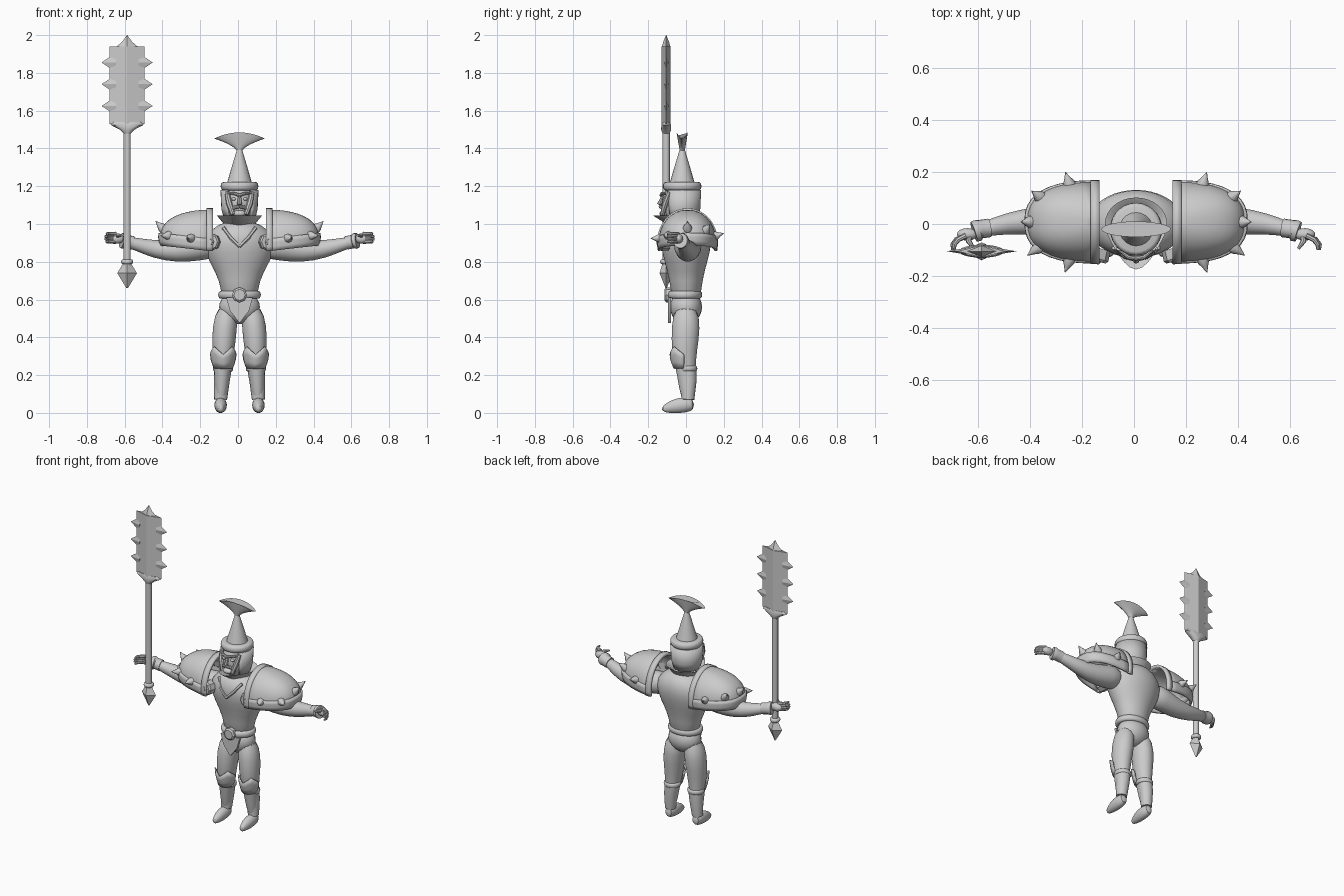
import bpy, bmesh
from math import sin, cos, pi, radians, copysign
from mathutils import Vector, Matrix

if "Cube" in bpy.data.objects:
    bpy.data.objects.remove(bpy.data.objects["Cube"])

BODY_CENTRE = .008
UP, BACK = Vector((0, 0, 1)), Vector((0, 1, 0))

grey = (.6, .6, .6, 1)
steel = bpy.data.materials.new("plain_grey")
steel.use_nodes = True
steel.diffuse_color = grey
steel.node_tree.nodes["Principled BSDF"].inputs["Base Color"].default_value = grey


def finish(name, bm, mirror=False, smooth=False, thickness=0, sharp=40):
    """Turn a bmesh into a shaded object with its modifiers."""
    bmesh.ops.remove_doubles(bm, verts=bm.verts, dist=.0002)
    bmesh.ops.recalc_face_normals(bm, faces=bm.faces)
    mesh = bpy.data.meshes.new(name)
    bm.to_mesh(mesh)
    bm.free()
    mesh.materials.append(steel)
    mesh.shade_smooth()
    mesh.set_sharp_from_angle(angle=radians(sharp))
    part = bpy.data.objects.new(name, mesh)
    bpy.context.collection.objects.link(part)
    part.location.x = BODY_CENTRE
    if mirror:
        part.modifiers.new("mirror", "MIRROR")
    if thickness:
        solid = part.modifiers.new("thickness", "SOLIDIFY")
        solid.thickness, solid.offset = thickness, 0
    if smooth:
        part.modifiers.new("smooth", "SUBSURF").levels = 1


def circle(sides):
    return [2 * pi * i / sides for i in range(sides)]


def skin(bm, rows, closed=True):
    """Join rows of points with quads; closed rows also get end caps."""
    rings = [[bm.verts.new(point) for point in row] for row in rows]
    count = len(rings[0])
    for lower, upper in zip(rings, rings[1:]):
        for i in range(count if closed else count - 1):
            j = (i + 1) % count
            bm.faces.new((lower[i], lower[j], upper[j], upper[i]))
    if closed:
        bm.faces.new(rings[0])
        bm.faces.new(rings[-1])


def add_tube(bm, path, sides=8, up=UP, stretch=1):
    """Tube through (x, y, z, radius) points."""
    points = [Vector(p[:3]) for p in path]
    rows = []
    for i, (point, station) in enumerate(zip(points, path)):
        ahead = points[min(i + 1, len(points) - 1)] - points[max(i - 1, 0)]
        side = ahead.cross(up).normalized()
        rise = side.cross(ahead).normalized() * stretch
        rows.append([point + station[3] * (side * cos(a) + rise * sin(a)) for a in circle(sides)])
    skin(bm, rows)


def add_spike(bm, base, direction, profile, sides=8):
    """Turned shape from (distance, radius) pairs along a direction."""
    add_tube(bm, [(*(base + direction * d), r) for d, r in profile], sides)


def add_ball(bm, at, size):
    place = Matrix.Translation(at) @ Matrix.Diagonal((*size, 1))
    bmesh.ops.create_uvsphere(bm, u_segments=20, v_segments=12, radius=1, matrix=place)


def tube(name, path, sides=16, up=UP, stretch=1, **look):
    bm = bmesh.new()
    add_tube(bm, path, sides, up, stretch)
    finish(name, bm, **look)


def ball(name, at, size, **look):
    bm = bmesh.new()
    add_ball(bm, at, size)
    finish(name, bm, **look)


def loft(name, sections, x=0, y=0, sides=20, **look):
    """Upright stack of ellipses given as (z, x radius, y radius)."""
    bm = bmesh.new()
    skin(bm, [[(x + rx * cos(a), y + ry * sin(a), z) for a in circle(sides)] for z, rx, ry in sections])
    finish(name, bm, **look)


def band(name, z, height, rx, ry, bulge, **place):
    """Rounded belt-like ring."""
    steps = [pi * k / 6 for k in range(7)]
    loft(name, [(z - height / 2 * cos(a), rx + bulge * sin(a), ry + bulge * sin(a)) for a in steps], **place)


# Torso, belt, buckle and hips
loft("torso", [(.58, .1, .08), (.7, .1, .085), (.8, .165, .115), (.9, .2, .14), (.97, .16, .125), (1.02, .07, .08)],
     smooth=True)
band("belt", z=.625, height=.04, rx=.1, ry=.08, bulge=.013, y=-.007, sides=28)
tube("buckle", [(0, -.08, .625, .04), (0, -.105, .625, .04), (0, -.113, .625, .03)], sides=8, sharp=20)
ball("hips", at=(0, 0, .56), size=(.108, .085, .09))

# Pointed plate hanging from the belt
bm = bmesh.new()
right_edge = [(.07, .61), (.05, .54), (0, .475)]
outline = right_edge + [(-x, z) for x, z in right_edge[1::-1]]
skin(bm, [[(x, y, z) for x, z in outline] for y in (-.095, -.08)])
finish("loin_plate", bm)

# Raised neckline on the breastplate
tube("neckline_trim", [(.085, -.09, .98, .01), (.045, -.125, .925, .01), (0, -.135, .88, .008)], sides=6, mirror=True)

# Legs, greaves and boots
tube("leg", [(.06, 0, .57, .055), (.08, 0, .45, .068), (.085, -.01, .33, .06), (.09, 0, .22, .043), (.1, .01, .04, .03)],
     up=BACK, stretch=1.15, smooth=True, mirror=True)
tube("greave", [(.088, .01, .23, .046), (.094, .014, .17, .042), (.1, .01, .07, .034)], up=BACK, mirror=True)
band("greave_rim", z=.235, height=.03, rx=.045, ry=.045, bulge=.009, x=.087, y=.006, mirror=True)
tube("boot", [(.1, .045, .045, .026), (.1, -.01, .043, .036), (.1, -.07, .034, .032), (.1, -.13, .017, .012)],
     stretch=1.2, smooth=True, mirror=True)

# Knee guards with a zigzag upper edge
bm = bmesh.new()
rows = []
for k in range(4):
    row = []
    for i in range(13):
        a = radians(15 * i - 180)
        peak = .04 * (1 - abs(i % 6 - 3) / 3)
        r = .046 + .02 * sin(pi / 6 * k)
        row.append((.086 + r * cos(a), -.01 + r * 1.1 * sin(a), .235 + (.075 + peak) * k / 3))
    rows.append(row)
skin(bm, rows, closed=False)
finish("knee_guard", bm, mirror=True, thickness=.008)

# Arms and wrist cuffs
tube("arm", [(.13, .01, .89, .075), (.22, .01, .88, .075), (.33, .01, .855, .062), (.45, .01, .865, .048),
             (.55, -.01, .895, .034), (.62, -.03, .91, .026)], smooth=True, mirror=True)
tube("wrist_cuff", [(.565, -.015, .9, .036), (.6, -.02, .907, .036), (.61, -.025, .91, .042), (.625, -.03, .912, .04)],
     mirror=True)

# Hands: palm, four fingers fanned by rule, thumb
bm = bmesh.new()
add_ball(bm, at=(.65, -.04, .922), size=(.04, .024, .026))
for k in range(4):
    z, reach = .948 - .014 * k, .7 + .008 * sin(k)
    add_tube(bm, [(.655, -.045, z, .011), (reach - .015, -.06, z, .01), (reach, -.08, z, .009), (reach, -.1, z, .005)])
add_tube(bm, [(.64, -.04, .93, .013), (.645, -.066, .94, .011), (.625, -.095, .94, .006)])
finish("hand", bm, mirror=True)


# Shoulder guards: half domes with a rim, an arched inner edge and spikes
def dome(around, rise, grow=1.0):
    around, rise = radians(around), radians(rise)
    x = grow * .26 * cos(rise) * abs(cos(around)) ** .8
    y = grow * .148 * cos(rise) * copysign(abs(sin(around)) ** .8, sin(around))
    return Vector((.155 + x, .008 + y, .9 + grow * .17 * sin(rise) + .12 * x * cos(rise)))


def dome_shell(name, rises, grow, thickness):
    bm = bmesh.new()
    skin(bm, [[dome(w, rise, grow) for w in range(-90, 91, 9)] for rise in rises], closed=False)
    finish(name, bm, mirror=True, thickness=thickness)


dome_shell("shoulder_guard", range(0, 91, 9), grow=1, thickness=.012)
dome_shell("shoulder_guard_rim", range(-14, 8, 7), grow=1.03, thickness=.016)

bm = bmesh.new()
front = [dome(-90, rise, 1.03) for rise in range(-14, 91, 8)]
back = [dome(90, rise, 1.03) for rise in range(-14, 91, 8)]
arch = front + back[::-1]
skin(bm, [[p + Vector((shift, 0, 0)) for p in arch] for shift in (-.015, .02)], closed=False)
finish("shoulder_guard_arch", bm, mirror=True, thickness=.018)

bm = bmesh.new()
for w in range(-72, 73, 36):
    lift = cos(radians(w)) if w >= 0 else 0
    direction = Vector((cos(radians(w)), sin(radians(w)), lift)).normalized()
    add_spike(bm, dome(w, 4 + 12 * lift), direction, [(-.01, .026), (.012, .023), (.032, .012), (.056, .001)])
finish("shoulder_spikes", bm, mirror=True)

# Chest discs below the guards
bm = bmesh.new()
add_spike(bm, Vector((.147, -.112, .905)), Vector((.3, -1, 0)).normalized(),
          [(-.02, .044), (.02, .048), (.03, .04), (.031, .022), (.042, .016)])
finish("chest_disc", bm, mirror=True, sharp=25)

# Flared collar, drawn out to a point in front
bm = bmesh.new()
rows = []
for z, radius, point in ((.985, .07, .08), (1.045, .12, .175), (1.035, .1, .14), (1, .06, .07)):
    depths = [radius * .85 + (point - radius * .85) * max(0, -sin(a)) ** 3 for a in circle(32)]
    rows.append([(radius * cos(a), depth * sin(a), z) for a, depth in zip(circle(32), depths)])
skin(bm, rows)
finish("collar", bm)

# Head, open helmet, brim and cone
HEAD_Y = -.02
ball("head", at=(0, -.03, 1.11), size=(.08, .095, .12))
bm = bmesh.new()
skin(bm, [[(r * cos(a), HEAD_Y + r * sin(a), z) for a in [radians(w) for w in range(-48, 229, 12)]]
          for z, r in ((1.03, .078), (1.08, .09), (1.18, .095))], closed=False)
finish("helmet_shell", bm, thickness=.012)
band("helmet_brim", z=1.2, height=.045, rx=.085, ry=.087, bulge=.015, y=HEAD_Y, sides=28)
loft("helmet_cone", [(1.21, .068, .068), (1.3, .042, .042), (1.4, .012, .012)], y=HEAD_Y)

# Crest: a fan that widens upward to an arched top
bm = bmesh.new()
rows = []
for k in range(8):
    t = k / 7
    width, depth = .012 + .122 * t ** 1.8, .012 + .018 * t
    rows.append([(width * cos(a), HEAD_Y + depth * sin(a), 1.38 + .072 * t + .033 * t * sin(a) ** 2) for a in circle(24)])
skin(bm, rows)
finish("crest", bm)

# Face guard: brow, cheek plate and lip on each side, then nose, chin and eyes
bm = bmesh.new()
add_tube(bm, [(0, -.132, 1.152, .009), (.03, -.128, 1.162, .008), (.065, -.1, 1.165, .006)])
add_tube(bm, [(.066, -.09, 1.17, .013), (.055, -.11, 1.11, .016), (.036, -.125, 1.05, .012)])
add_tube(bm, [(0, -.137, 1.092, .008), (.025, -.13, 1.088, .01), (.048, -.11, 1.072, .005)])
finish("face_guard", bm, mirror=True)
tube("nose", [(0, -.12, 1.155, .007), (0, -.14, 1.105, .013), (0, -.125, 1.09, .006)], sides=8)
ball("chin", at=(0, -.115, 1.055), size=(.035, .025, .018))
ball("eye", at=(.03, -.113, 1.132), size=(.012, .012, .009), mirror=True)

# Mace: shaft, ring, pommel, collar and flat spiked blade
MACE = {"x": -.595, "y": -.105}
loft("mace_shaft", [(.78, .019, .019), (1.5, .019, .019)], **MACE)
band("mace_ring", z=.8, height=.026, rx=.022, ry=.022, bulge=.01, **MACE)
loft("mace_pommel", [(.66, .004, .003), (.74, .052, .035), (.79, .022, .02)], sides=4, sharp=20, **MACE)
loft("mace_collar", [(1.48, .019, .019), (1.5, .04, .027), (1.525, .088, .025), (1.54, .075, .02)], **MACE)
loft("mace_blade", [(1.53, .092, .024), (1.94, .092, .024)], sides=4, sharp=15, **MACE)
loft("mace_tip", [(1.94, .055, .022), (1.965, .026, .015), (2, .001, .001)], sides=4, sharp=15, **MACE)
bm = bmesh.new()
for side in (-1, 1):
    for level in range(3):
        base = Vector((MACE["x"], MACE["y"], 1.625 + .115 * level))
        add_tube(bm, [(*(base + Vector((side * reach, 0, 0))), size) for reach, size in ((.06, .05), (.134, .001))],
                 sides=4, up=BACK, stretch=1)
        bmesh.ops.scale(bm, verts=bm.verts[-8:], vec=(1, .25, 1), space=Matrix.Translation(-base))
finish("mace_spikes", bm, sharp=15, mirror=False)
